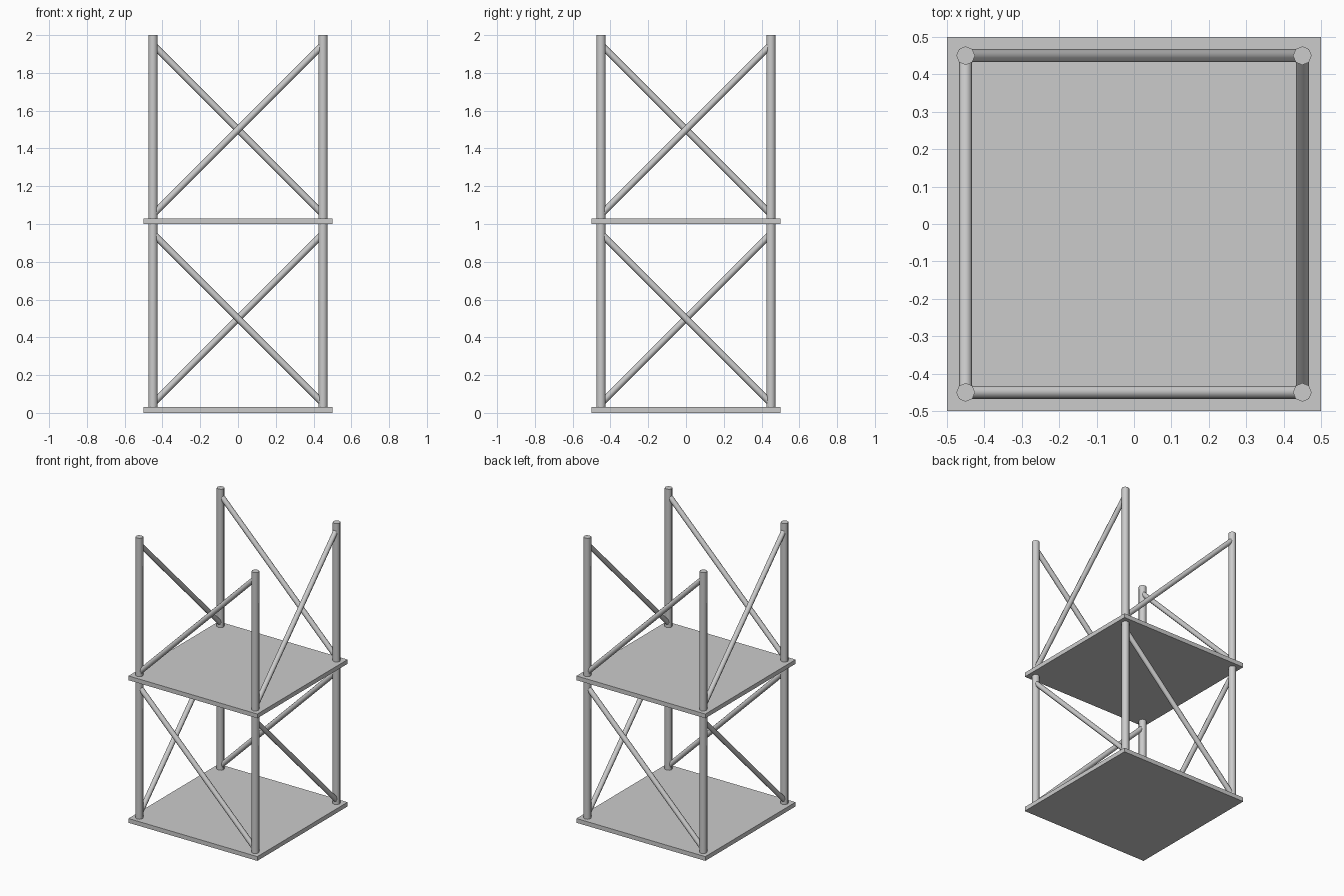
import bpy
import math
from mathutils import Vector

if "Cube" in bpy.data.objects:
    bpy.data.objects.remove(bpy.data.objects["Cube"])

SIDES = 8
CORNER = 0.45     # post axis distance from the centre
corners = [(-CORNER, -CORNER), (CORNER, -CORNER), (CORNER, CORNER), (-CORNER, CORNER)]
labels = ["front", "right", "back", "left"]


def tube(name, start, end, radius):
    """Low-poly round bar between two points, smooth sides and sharp caps."""
    a, b = Vector(start), Vector(end)
    axis = b - a
    bpy.ops.mesh.primitive_cylinder_add(
        vertices=SIDES, radius=radius, depth=axis.length, location=(a + b) / 2,
        rotation=axis.to_track_quat('Z', 'Y').to_euler())
    bpy.context.object.name = name
    bpy.ops.object.shade_smooth_by_angle(angle=math.radians(60))


def plate(name, z, thickness=0.03):
    bpy.ops.mesh.primitive_cube_add(size=1, location=(0, 0, z + thickness / 2))
    ob = bpy.context.object
    ob.name = name
    ob.scale = (1, 1, thickness)
    bpy.ops.object.transform_apply(location=False, rotation=False, scale=True)


for level, tier in enumerate(["lower", "upper"]):
    # Square deck under each tier
    plate(f"{tier}_deck", level)
    for i, side in enumerate(labels):
        p, q = corners[i], corners[(i + 1) % 4]
        # Corner post
        tube(f"{tier}_post_{i + 1}", (*p, level), (*p, level + 1), 0.025)
        # Diagonal brace: falls around the lower tier, rises around the upper
        low, high = (q, p) if level == 0 else (p, q)
        tube(f"{tier}_{side}_brace", (*low, level + 0.05), (*high, level + 0.95), 0.0175)
